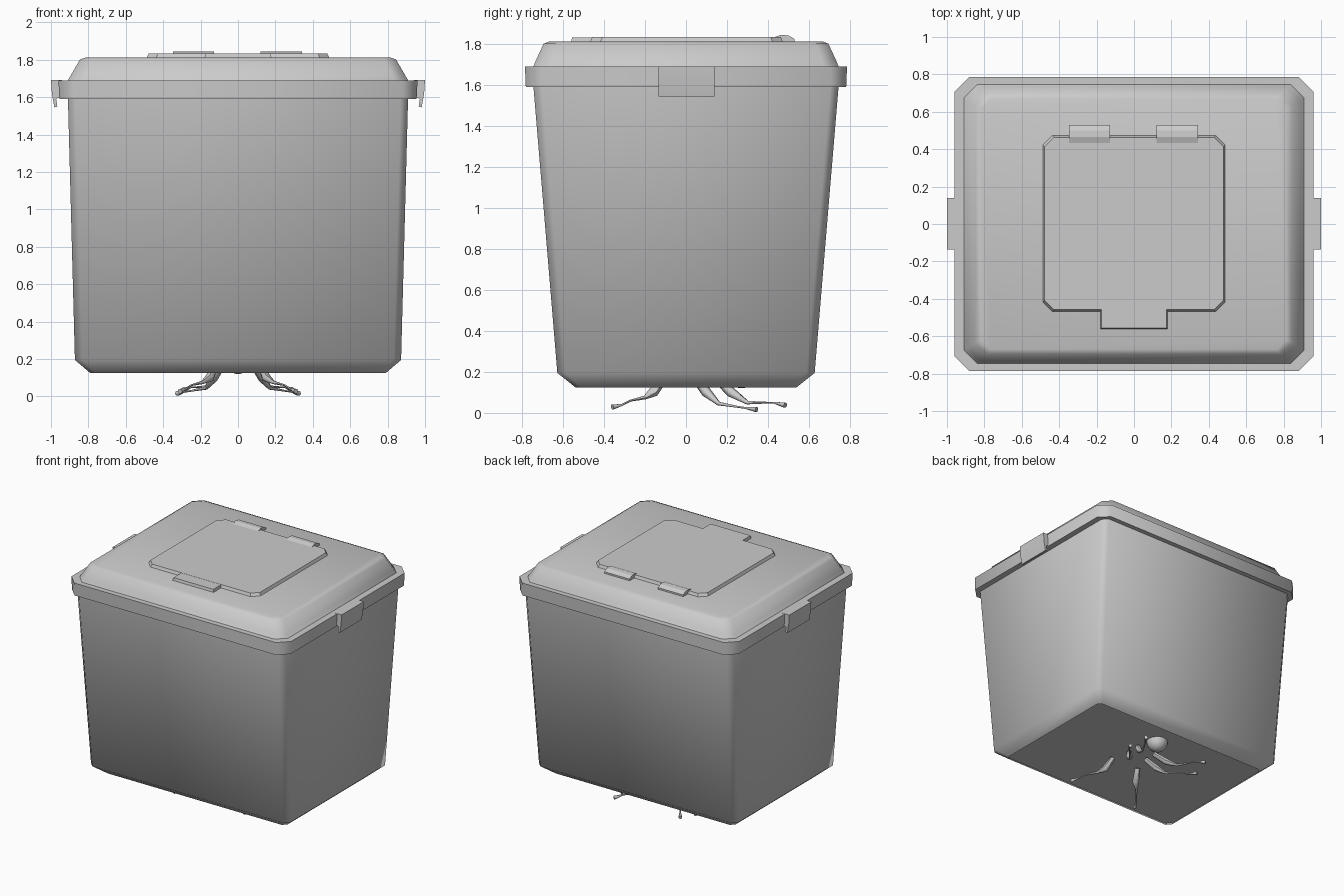
import bpy, bmesh, math
from mathutils import Vector

if "Cube" in bpy.data.objects:
    bpy.data.objects.remove(bpy.data.objects["Cube"])

grey = bpy.data.materials.new("plain grey")
grey.diffuse_color = (0.6, 0.6, 0.6, 1)
grey.use_nodes = True
grey.node_tree.nodes["Principled BSDF"].inputs["Base Color"].default_value = grey.diffuse_color


def loft(name, rings, cap_start=True, cap_end=True, angle=30, fix=True):
    """Skin a list of equal-length point rings."""
    bm = bmesh.new()
    vs = [[bm.verts.new(p) for p in r] for r in rings]
    n = len(rings[0])
    for a, b in zip(vs, vs[1:]):
        for i in range(n):
            j = (i + 1) % n
            bm.faces.new((a[i], a[j], b[j], b[i]))
    if cap_start:
        bm.faces.new(vs[0][::-1])
    if cap_end:
        bm.faces.new(vs[-1])
    if fix:
        bmesh.ops.recalc_face_normals(bm, faces=bm.faces)
    me = bpy.data.meshes.new(name)
    bm.to_mesh(me)
    bm.free()
    me.materials.append(grey)
    ob = bpy.data.objects.new(name, me)
    bpy.context.collection.objects.link(ob)
    bpy.context.view_layer.objects.active = ob
    ob.select_set(True)
    bpy.ops.object.shade_smooth_by_angle(angle=math.radians(angle))
    ob.select_set(False)
    return ob


def chamfered(x, y, z, c):
    """Rectangle ring with cut corners."""
    return [(x - c, -y, z), (x, -y + c, z), (x, y - c, z), (x - c, y, z),
            (-x + c, y, z), (-x, y - c, z), (-x, -y + c, z), (-x + c, -y, z)]


def prism(name, outline, z0, z1, inset=0.0):
    """Upright block from an outline, its top drawn in around the centre."""
    cx = sum(p[0] for p in outline) / len(outline)
    cy = sum(p[1] for p in outline) / len(outline)
    def shrink(p):
        return (p[0] - math.copysign(inset, p[0] - cx),
                p[1] - math.copysign(inset, p[1] - cy), z1)
    return loft(name, [[(x, y, z0) for x, y in outline],
                       [shrink(p) for p in outline]], angle=20)


# tapered tub with an open foot rim and a recessed floor
loft("tub", [chamfered(0.79, 0.54, 0.125, 0.03),
             chamfered(0.872, 0.628, 0.195, 0.04),
             chamfered(0.91, 0.747, 1.62, 0.04)], cap_start=False, angle=50)
floor = loft("tub_floor", [chamfered(0.868, 0.624, 0.21, 0.04),
                           chamfered(0.868, 0.624, 0.2, 0.04)])

# lid with skirt, ledge and sloping crown
loft("lid", [chamfered(0.955, 0.782, 1.59, 0.075),
             chamfered(0.96, 0.786, 1.69, 0.08),
             chamfered(0.91, 0.745, 1.69, 0.07),
             chamfered(0.892, 0.733, 1.72, 0.07),
             chamfered(0.845, 0.695, 1.802, 0.06),
             chamfered(0.815, 0.67, 1.812, 0.05)], angle=50)

# hatch in the crown
hatch = [(x, y + 0.0025) for x, y, z in chamfered(0.49, 0.4725, 0, 0.05)]
prism("hatch", hatch, 1.805, 1.834, 0.012)


def box(x0, x1, y0, y1):
    return [(x0, y0), (x1, y0), (x1, y1), (x0, y1)]


prism("hatch_tab", box(-0.18, 0.18, -0.562, -0.43), 1.805, 1.833, 0.006)
for x in (-0.237, 0.231):
    # hinge with a ridge across the back edge of the hatch
    profile = [(0.42, 1.81), (0.42, 1.83), (0.465, 1.845),
               (0.5, 1.842), (0.53, 1.825), (0.53, 1.81)]
    loft("hatch_hinge", [[(x + s * 0.11, y, z) for y, z in profile]
                         for s in (-1, 1)], angle=20)

# side clips
for s in (-1, 1):
    profile = [(0.94, 1.692), (1.0, 1.692), (0.995, 1.62), (0.982, 1.545),
               (0.966, 1.55), (0.972, 1.59), (0.955, 1.6)]
    loft("side_clip", [[(s * x, y, z) for x, z in profile]
                       for y in (-0.135, 0.14)], angle=20)


def tube(name, points, radii, sides=6):
    """Tapering limb along a path."""
    pts = [Vector(p) for p in points]
    rings = []
    for i, p in enumerate(pts):
        d = (pts[min(i + 1, len(pts) - 1)] - pts[max(i - 1, 0)]).normalized()
        u = d.cross(Vector((0, 0, 1))).normalized()
        v = u.cross(d)
        rings.append([p + radii[i] * (u * math.cos(a) + v * math.sin(a))
                      for a in (2 * math.pi * k / sides for k in range(sides))])
    return loft(name, rings, angle=60)


# insect below the floor: thick thighs, thin shins, flared feet
legs = {
    "front_leg": [(0.12, -0.1, 0.18), (0.15, -0.16, 0.1), (0.19, -0.2, 0.075),
                  (0.25, -0.27, 0.06), (0.28, -0.31, 0.04), (0.31, -0.36, 0.028)],
    "middle_leg": [(0.08, 0.04, 0.18), (0.13, 0.1, 0.1), (0.17, 0.16, 0.045),
                   (0.25, 0.25, 0.03), (0.29, 0.29, 0.024), (0.325, 0.345, 0.016)],
    "back_leg": [(0.08, 0.14, 0.18), (0.13, 0.22, 0.1), (0.17, 0.3, 0.05),
                 (0.22, 0.39, 0.05), (0.25, 0.43, 0.05), (0.29, 0.485, 0.037)],
}
for name, path in legs.items():
    for s in (-1, 1):
        tube(name, [(s * x, y, z) for x, y, z in path],
             [0.02, 0.025, 0.01, 0.005, 0.005, 0.014])

# rounded tail end of the insect showing through the floor
rings = [[(0.08 * math.cos(t) * math.cos(a), 0.27 + 0.08 * math.cos(t) * math.sin(a),
           0.2 - 0.08 * math.sin(t)) for a in (2 * math.pi * k / 16 for k in range(16))]
         for t in (0, 0.4, 0.8, 1.15, 1.45)]
loft("insect_tail", rings, angle=60)
